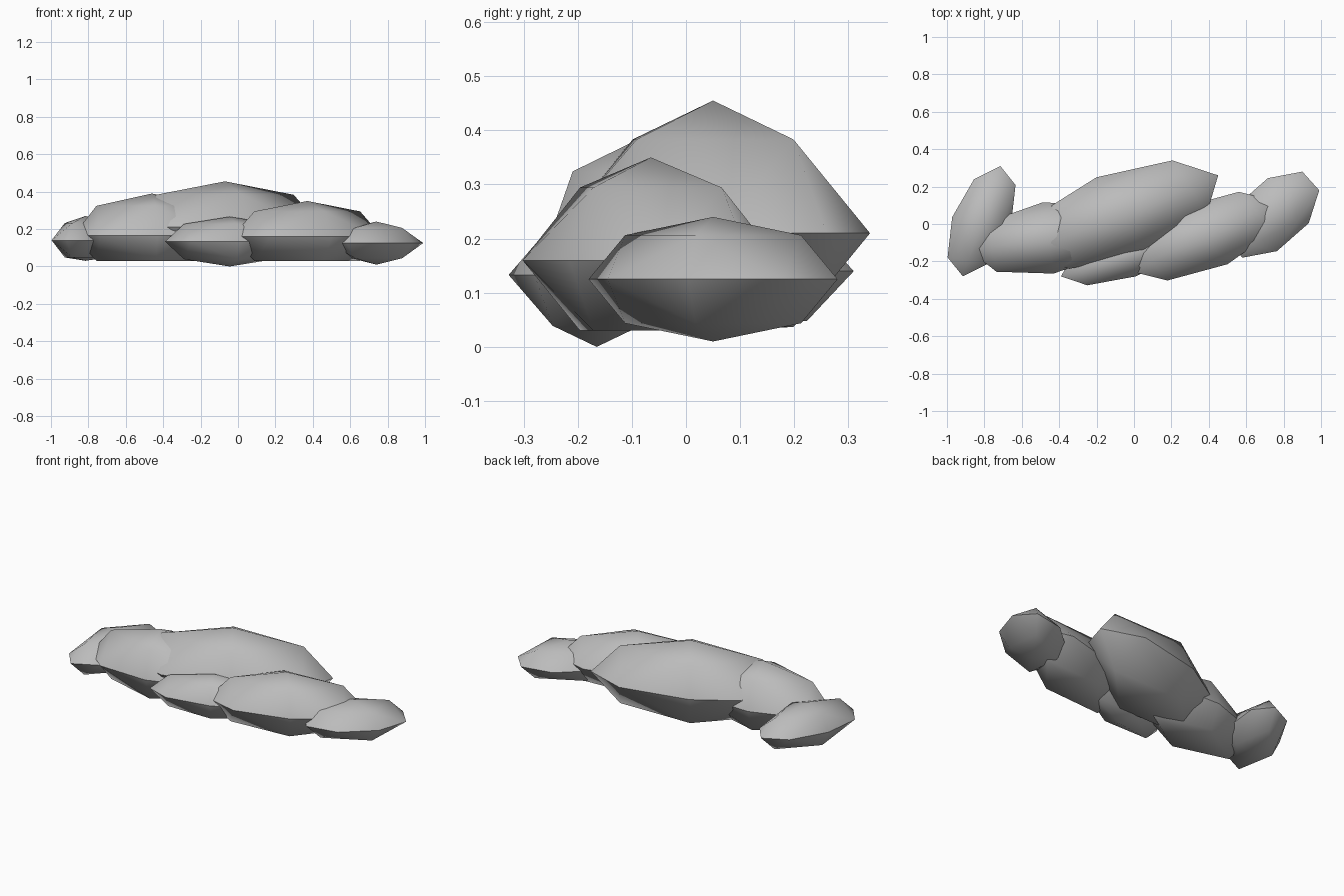
import bpy
import bmesh
from mathutils import Vector

cube = bpy.data.objects.get("Cube")
if cube:
    bpy.data.objects.remove(cube, do_unlink=True)

# Plain grey stone
stone = bpy.data.materials.new("grey_stone")
stone.use_nodes = True
GREY = (0.5, 0.5, 0.5, 1.0)
stone.diffuse_color = GREY
stone.node_tree.nodes["Principled BSDF"].inputs["Base Color"].default_value = GREY

# Unit stone: an octahedron divided once and rounded out
STEPS = (-1, 0, 1)
UNIT = [Vector((x, y, z)).normalized()
        for x in STEPS for y in STEPS for z in STEPS
        if abs(x) + abs(y) + abs(z) in (1, 2)]
FLOOR = 0.03


def make_stone(name, centre, long_axis, short_axis, half_height, flat_base):
    """Stretch the unit stone along two ground axes and flatten its base."""
    centre = Vector(centre)
    along = Vector((*long_axis, 0))
    across = Vector((*short_axis, 0))
    up = Vector((0, 0, half_height))
    bm = bmesh.new()
    for p in UNIT:
        co = centre + along * p.x + across * p.y + up * p.z
        bm.verts.new(co)
    bmesh.ops.convex_hull(bm, input=bm.verts)
    bmesh.ops.recalc_face_normals(bm, faces=bm.faces)
    for f in bm.faces:
        f.smooth = True
    # Crisp rim around the waist
    for e in bm.edges:
        e.smooth = not all(abs(v.co.z - centre.z) < 1e-4 for v in e.verts)
    if flat_base:
        for v in bm.verts:
            v.co.z = max(v.co.z, FLOOR)
    mesh = bpy.data.meshes.new(name)
    bm.to_mesh(mesh)
    bm.free()
    mesh.materials.append(stone)
    obj = bpy.data.objects.new(name, mesh)
    bpy.context.collection.objects.link(obj)


# Stones: centre, long axis, short axis, half height, flat base
make_stone("large_back_stone", (-0.07, 0.05, 0.21), (0.52, 0.21), (-0.13, 0.20), 0.245, True)
make_stone("left_stone", (0.37, -0.065, 0.16), (0.40, 0.185), (-0.13, 0.15), 0.19, True)
make_stone("right_stone", (-0.46, -0.075, 0.165), (0.42, 0.065), (-0.03, 0.19), 0.225, True)
make_stone("front_stone", (-0.045, -0.165, 0.133), (0.345, 0.115), (-0.055, 0.115), 0.133, False)
make_stone("left_end_stone", (0.74, 0.05, 0.125), (0.16, 0.23), (0.194, -0.046), 0.115, False)
make_stone("right_end_stone", (-0.815, 0.015, 0.14), (0.1, 0.295), (-0.157, 0.022), 0.13, True)
